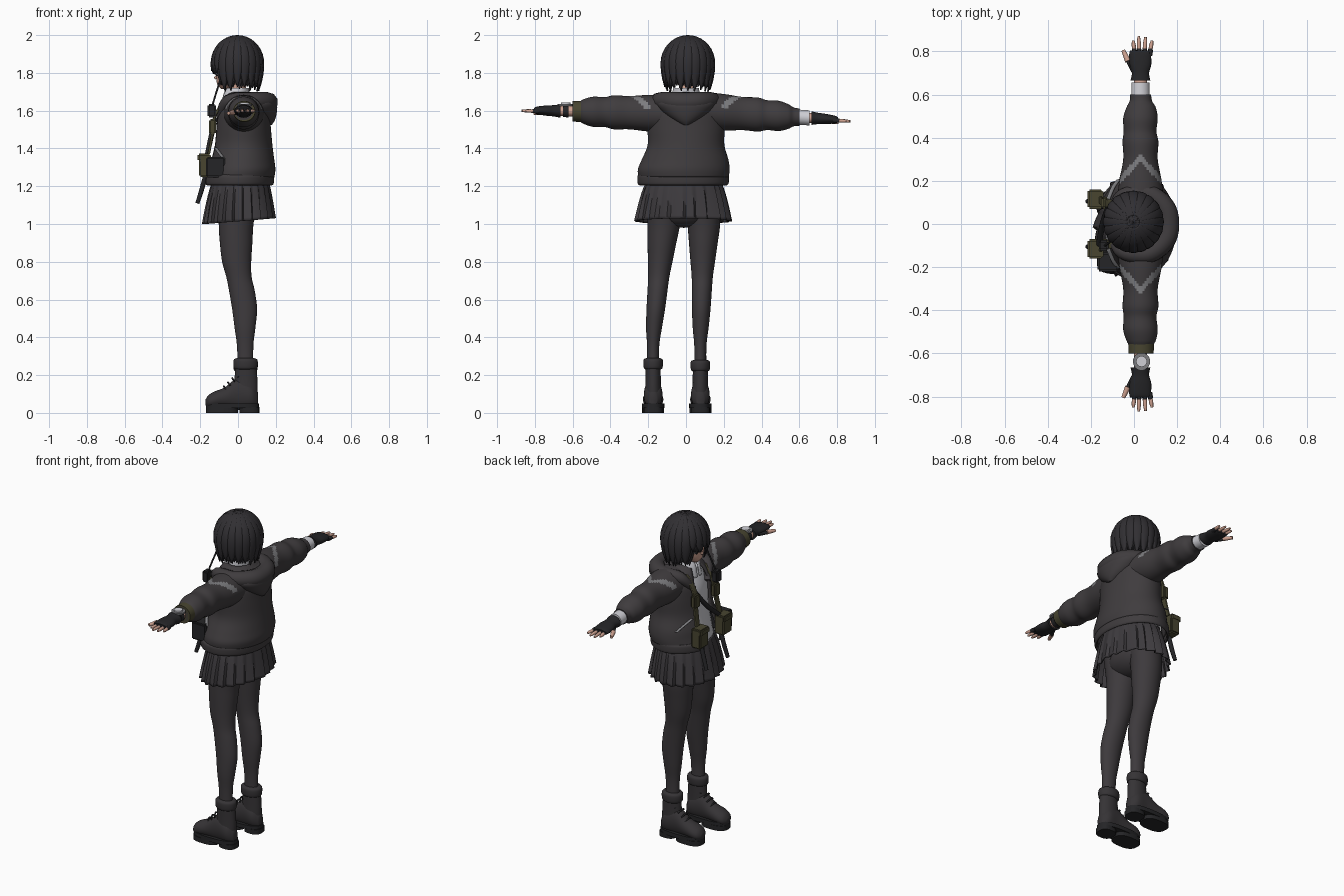
import bpy, bmesh, math, random
from mathutils import Vector

random.seed(4)
if "Cube" in bpy.data.objects:
    bpy.data.objects.remove(bpy.data.objects["Cube"])


def material(name, *rgb):
    m = bpy.data.materials.new(name)
    m.use_nodes = True
    m.diffuse_color = (*rgb, 1)
    m.node_tree.nodes["Principled BSDF"].inputs["Base Color"].default_value = (*rgb, 1)
    return m


hair = material("hair_charcoal", .03, .028, .032)
jacket = material("jacket_charcoal", .05, .045, .048)
skirt_cloth = material("skirt_charcoal", .047, .043, .048)
tights = material("tights_charcoal", .047, .042, .046)
leather = material("boot_leather", .036, .033, .036)
black = material("black_gear", .018, .018, .02)
olive = material("olive_webbing", .065, .06, .03)
skin = material("skin", .62, .36, .28)
white = material("white_cotton", .62, .62, .66)
grey = material("grey_trim", .2, .2, .21)


def finish(name, bm, mat, thick=0, angle=50):
    bmesh.ops.recalc_face_normals(bm, faces=bm.faces)
    mesh = bpy.data.meshes.new(name)
    bm.to_mesh(mesh)
    bm.free()
    ob = bpy.data.objects.new(name, mesh)
    bpy.context.collection.objects.link(ob)
    mesh.materials.append(mat)
    bpy.ops.object.select_all(action="DESELECT")
    ob.select_set(True)
    bpy.context.view_layer.objects.active = ob
    bpy.ops.object.shade_smooth_by_angle(angle=math.radians(angle))
    if thick:
        mod = ob.modifiers.new("thickness", "SOLIDIFY")
        mod.thickness = thick
    return ob


def smooth_rows(rows, steps):
    """Catmull-Rom resampling of equal-length tuples."""
    rows = [Vector(r) for r in rows]
    out = []
    for i in range(len(rows) - 1):
        a, b, c, d = (rows[min(max(i + k, 0), len(rows) - 1)] for k in (-1, 0, 1, 2))
        for s in range(steps):
            t = s / steps
            out.append(b + (c - a) * (t / 2) + (a * 2 - b * 5 + c * 4 - d) * (t * t / 2)
                       + (b * 3 - a - c * 3 + d) * (t ** 3 / 2))
    return out + [rows[-1]]


def loft(name, rings, mat, axis=2, seg=32, gap=0, steps=4, square=1, shape=None, thick=0, cap=True):
    """Rings are (position, centre_a, centre_b, radius_a, radius_b) along an axis."""
    bm = bmesh.new()
    rows = []
    fine = smooth_rows(rings, steps)
    for k, (p, ca, cb, ra, rb) in enumerate(fine):
        row = []
        for j in range(seg + (gap > 0)):
            a = math.pi + gap + (2 * math.pi - 2 * gap) * j / seg
            f = shape(a, k / (len(fine) - 1)) if shape else 1
            co = [ca + ra * f * math.copysign(abs(math.cos(a)) ** square, math.cos(a)),
                  cb + rb * f * math.copysign(abs(math.sin(a)) ** square, math.sin(a))]
            co.insert(axis, p)
            row.append(bm.verts.new(co))
        rows.append(row)
    for r, s in zip(rows, rows[1:]):
        for j in range(seg):
            n = (j + 1) % len(r)
            bm.faces.new((r[j], r[n], s[n], s[j]))
    if cap and not gap:
        bm.faces.new(rows[0])
        bm.faces.new(rows[-1])
    return finish(name, bm, mat, thick)


def rope(name, points, mat, steps=5):
    """Round tapered tube through (x, y, z, radius) points."""
    fine = smooth_rows(points, steps)
    cu = bpy.data.curves.new(name, "CURVE")
    cu.dimensions, cu.bevel_depth, cu.bevel_resolution, cu.use_fill_caps = "3D", 1, 3, True
    sp = cu.splines.new("POLY")
    sp.points.add(len(fine) - 1)
    for q, v in zip(sp.points, fine):
        q.co, q.radius = (*v[:3], 1), v[3]
    cu.materials.append(mat)
    ob = bpy.data.objects.new(name, cu)
    bpy.context.collection.objects.link(ob)
    bpy.ops.object.select_all(action="DESELECT")
    ob.select_set(True)
    bpy.context.view_layer.objects.active = ob
    bpy.ops.object.convert(target="MESH")
    bpy.ops.object.shade_smooth_by_angle(angle=math.radians(60))


def box(name, centre, size, mat, bevel=.008):
    bm = bmesh.new()
    bmesh.ops.create_cube(bm, size=1)
    for v in bm.verts:
        v.co = Vector(centre) + v.co * Vector(size)
    bmesh.ops.bevel(bm, geom=bm.edges[:], offset=bevel, segments=2, affect="EDGES")
    return finish(name, bm, mat)


def ball(name, centre, radii, mat):
    bm = bmesh.new()
    bmesh.ops.create_uvsphere(bm, u_segments=32, v_segments=18, radius=1)
    for v in bm.verts:
        v.co = Vector(centre) + v.co * Vector(radii)
    return finish(name, bm, mat)


# Head and face, looking along -x
loft("face", [(1.715, -.07, .01, .02, .02), (1.74, -.05, .01, .06, .055), (1.78, -.03, .01, .085, .085),
              (1.84, -.015, .01, .1, .1), (1.9, -.01, .01, .1, .1), (1.96, 0, .01, .06, .06)], skin)
loft("neck", [(1.64, .01, 0, .04, .045), (1.76, 0, .005, .038, .04)], skin)
ball("nose", (-.118, .01, 1.775), (.008, .006, .009), skin)
for side in (-1, 1):
    ball("eye_white", (-.105, .01 + side * .04, 1.797), (.009, .02, .014), white)
    ball("iris", (-.11, .01 + side * .037, 1.797), (.008, .011, .014), black)


# Bobbed hair made of overlapping tapered locks
def lock(theta, width, tip, scale):
    bm = bmesh.new()
    rows = []
    for k in range(13):
        t = k / 12
        z = 2 - (2 - tip) * t ** 2 - (1 - scale) * .1
        h = (z - 1.85) / .15
        r = math.sqrt(max(0, 1 - h * h)) if h > 0 else 1 - .2 * h * h
        w = width * (1 if t < .75 else 1 - ((t - .75) / .26) ** 2 * .97)
        row = []
        for u in (-1, -.5, 0, .5, 1):
            a = theta + u * w
            f = r * (scale - .05 * u * u * t)
            row.append(bm.verts.new((-.003 + .142 * f * math.cos(a), .01 + .145 * f * math.sin(a), z)))
        rows.append(row)
    for r, s in zip(rows, rows[1:]):
        for j in range(4):
            bm.faces.new((r[j], r[j + 1], s[j + 1], s[j]))
    finish("hair_lock", bm, hair, .006)


locks = 20
for layer in range(3):
    for i in range(locks):
        theta = (i + layer / 3) * 2 * math.pi / locks
        off_face = abs(theta - math.pi)
        tip = 1.805 if off_face < .65 else 1.71 + .012 * layer
        lock(theta, .22, tip + random.uniform(-.012, .018), 1 - .035 * layer)
ball("hair_crown", (.02, .01, 1.86), (.11, .122, .125), hair)

# Shirt, collar, open jacket with hood
loft("shirt", [(1.2, .01, -.01, .15, .19), (1.4, .02, 0, .13, .17), (1.55, .02, 0, .125, .17),
               (1.66, .015, 0, .08, .1)], white)
loft("shirt_collar", [(1.62, -.005, 0, .085, .085), (1.68, -.01, 0, .07, .075), (1.72, 0, 0, .06, .068)],
     white, gap=.15, thick=.008)
loft("jacket_body", [(1.25, .01, -.013, .183, .24), (1.29, .018, -.012, .18, .243), (1.34, .02, -.005, .172, .23),
                     (1.42, .025, 0, .157, .203), (1.52, .025, 0, .148, .205), (1.6, .025, 0, .14, .195),
                     (1.66, .02, 0, .11, .15), (1.7, .015, 0, .07, .08)], jacket, gap=.36, seg=48, thick=.012)
loft("jacket_hem", [(1.205, .003, -.015, .178, .232), (1.215, .003, -.015, .186, .241), (1.25, .005, -.015, .187, .243),
                    (1.262, .008, -.013, .18, .238)], jacket, gap=.34, seg=48, thick=.012)
rope("hood_rim", [(-.1, -.07, 1.57, .02), (-.05, -.13, 1.65, .035), (.06, -.14, 1.652, .045), (.14, -.08, 1.65, .05),
                  (.16, 0, 1.645, .052), (.14, .08, 1.65, .05), (.06, .14, 1.652, .045), (-.05, .13, 1.65, .035),
                  (-.1, .07, 1.57, .02)], jacket, 6)
loft("hood_bag", [(1.525, .15, 0, .03, .02), (1.55, .14, 0, .055, .065), (1.59, .12, 0, .085, .12),
                  (1.64, .11, 0, .095, .155), (1.68, .1, 0, .07, .12)], jacket)

# Pleated skirt, lower at the front
pleats = 22


def pleat(a, t):
    u = (a * pleats / (2 * math.pi)) % 1
    return 1 + (u - .6) * .11 * (.25 + .75 * t)


skirt = loft("pleated_skirt", [(1.24, .01, -.012, .145, .19), (1.18, .008, -.013, .16, .215), (1.1, .006, -.014, .175, .237),
                               (1.015, .005, -.015, .188, .255)], skirt_cloth, seg=pleats * 5, shape=pleat,
             thick=.006, cap=False)
for v in skirt.data.vertices:
    v.co.z += .08 * v.co.x
ball("hips", (0, -.012, 1.08), (.11, .17, .1), tights)

# Legs and boots
for label, s, top, foot in (("left", -1, -.118, -.174), ("right", 1, .095, .076)):
    rings = []
    for z, cx, rx, ry in ((1.12, 0, .1, .088), (1, -.01, .092, .086), (.9, -.01, .086, .076), (.8, -.007, .077, .065),
                          (.72, .005, .067, .056), (.65, .02, .068, .053), (.55, .035, .066, .049),
                          (.45, .037, .055, .042), (.35, .038, .043, .032), (.2, .04, .042, .032)):
        y = top + (foot - top) * min(1, max(0, (1 - z) / .6))
        rings.append((z, cx, y, rx, ry))
    loft(label + "_leg", rings, tights)
    loft(label + "_boot_foot", [(.105, foot, .07, .02, .04), (.07, foot, .09, .048, .07), (0, foot, .1, .047, .085),
                                (-.07, foot, .08, .05, .055), (-.12, foot, .07, .054, .045),
                                (-.155, foot, .06, .044, .035), (-.172, foot, .055, .018, .015)], leather, axis=0)
    loft(label + "_boot_shaft", [(.08, .04, foot, .064, .045), (.15, .042, foot, .062, .041),
                                 (.25, .042, foot, .056, .04)], leather)
    lift = -.005 * s
    loft(label + "_boot_cuff", [(.225 + lift, .04, foot, .05, .04), (.235 + lift, .04, foot, .063, .05),
                                (.275 + lift, .04, foot, .063, .051), (.285 + lift, .04, foot, .045, .036)], leather)
    for part, z, h, cx, rx, ry in (("welt", .025, .025, -.03, .14, .06), ("heel", 0, .03, .06, .053, .05),
                                   ("tread", 0, .03, -.085, .085, .058)):
        loft(label + "_boot_" + part, [(z, cx, foot, rx, ry), (z + h, cx, foot, rx, ry)], black, square=.75, steps=1)
    for i in range(4):
        x, z = -.075 + i * .022, .137 + i * .022
        rope(label + "_boot_lace", [(x + .012, foot - .03, z - .014, .004), (x, foot, z + .003, .005),
                                    (x + .012, foot + .03, z - .014, .004)], black)

# Arms: sleeves with chevrons, cuffs, fingerless gloves
for label, s, slope in (("left", -1, .025), ("right", 1, -.065)):
    def level(d):
        return 1.588 + slope * (d - .25)

    def sleeve(name, rows, mat, **kw):
        return loft(name, [(s * d, cx, level(d), rx, rz) for d, cx, rx, rz in rows], mat, axis=1, **kw)

    arm = sleeve(label + "_sleeve", [(.1, .03, .11, .1), (.2, .03, .098, .097), (.3, .03, .08, .088), (.38, .03, .083, .09),
                                     (.43, .028, .076, .079), (.49, .03, .08, .08), (.54, .033, .068, .066),
                                     (.57, .032, .052, .05), (.6, .03, .049, .046)], jacket, seg=56, steps=8)
    arm.data.materials.append(grey)
    for p in arm.data.polygons:
        reach = abs(p.center.y) + 1.1 * abs(p.center.x - .03)
        if .29 < reach < .325 and p.center.z > 1.61:
            p.material_index = 1
    sleeve(label + "_wrist", [(.56, .03, .03, .028), (.7, .03, .03, .026)], skin)
    if s > 0:
        sleeve("shirt_cuff", [(.58, .03, .043, .04), (.655, .03, .042, .04)], white)
    else:
        sleeve("olive_cuff", [(.55, .033, .06, .057), (.6, .033, .058, .054)], olive)
        sleeve("watch_band", [(.622, .033, .035, .033), (.65, .033, .034, .032)], black)
        for part, r, z, mat in (("case", .04, 1.625, grey), ("dial", .025, 1.633, white)):
            loft("watch_" + part, [(z, .035, -.637, r, r), (z + .01, .035, -.637, r, r)], mat, steps=1)
    sleeve(label + "_glove", [(.665, .03, .046, .036), (.7, .03, .04, .03), (.74, .03, .05, .027), (.79, .028, .05, .02),
                              (.805, .028, .045, .012)], black)
    for dx, tip in ((-.03, .85), (-.008, .87), (.017, .867), (.043, .85)):
        for part, a, b, r, mat in (("knuckle", .78, .82, .0125, black), ("finger", .81, tip, .0095, skin)):
            rope(label + "_" + part, [(.032 + dx * (1 + (d - .8) * 4), s * d, level(d) - .004, q)
                                      for d, q in ((a, r), ((a + b) / 2, r), (b, r * .6))], mat, 2)
    for part, a, b, mat in (("thumb_sleeve", (0, .71), (-.03, .76), black), ("thumb", (-.028, .755), (-.05, .805), skin)):
        rope(label + "_" + part, [(*(a[0], s * a[1], level(a[1]) - .01), .014),
                                  (*(b[0], s * b[1], level(b[1]) - .015), .009)], mat)

# Chest harness, pouches and hanging straps
for label, s in (("left", -1), ("right", 1)):
    loft(label + "_harness_strap", [(1.37, -.155, s * .11, .007, .018), (1.48, -.135, s * .1, .007, .018),
                                    (1.58, -.12, s * .095, .008, .018), (1.66, -.06, s * .1, .012, .018)],
         olive, square=.4)
    box(label + "_buckle", (-.135, s * .098, 1.515), (.035, .055, .08), olive)
    box(label + "_pouch", (-.175, s * .115, 1.31), (.065, .085, .12), olive)
    box(label + "_pouch_flap", (-.18, s * .115, 1.352), (.07, .09, .04), olive)
    rope(label + "_hanging_strap", [(-.17, s * .1, 1.27, .011), (-.19, s * .1, 1.19, .013),
                                    (-.215, s * .105, 1.11, .011)], black)
    loft(label + "_pocket_trim", [(1.345, -.075, s * .202, .009, .005), (1.375, -.098, s * .168, .009, .008),
                                  (1.405, -.12, s * .115, .009, .008)], grey)
rope("sling", [(-.12, .08, 1.56, .012), (-.145, 0, 1.45, .014), (-.165, -.1, 1.36, .012)], black)
box("hip_pouch", (-.12, -.175, 1.3), (.1, .09, .11), black)
box("radio", (-.14, -.1, 1.6), (.045, .05, .07), black)
rope("radio_antenna", [(-.135, -.1, 1.63, .005), (-.12, -.09, 1.68, .005), (-.095, -.07, 1.76, .005)], black)
